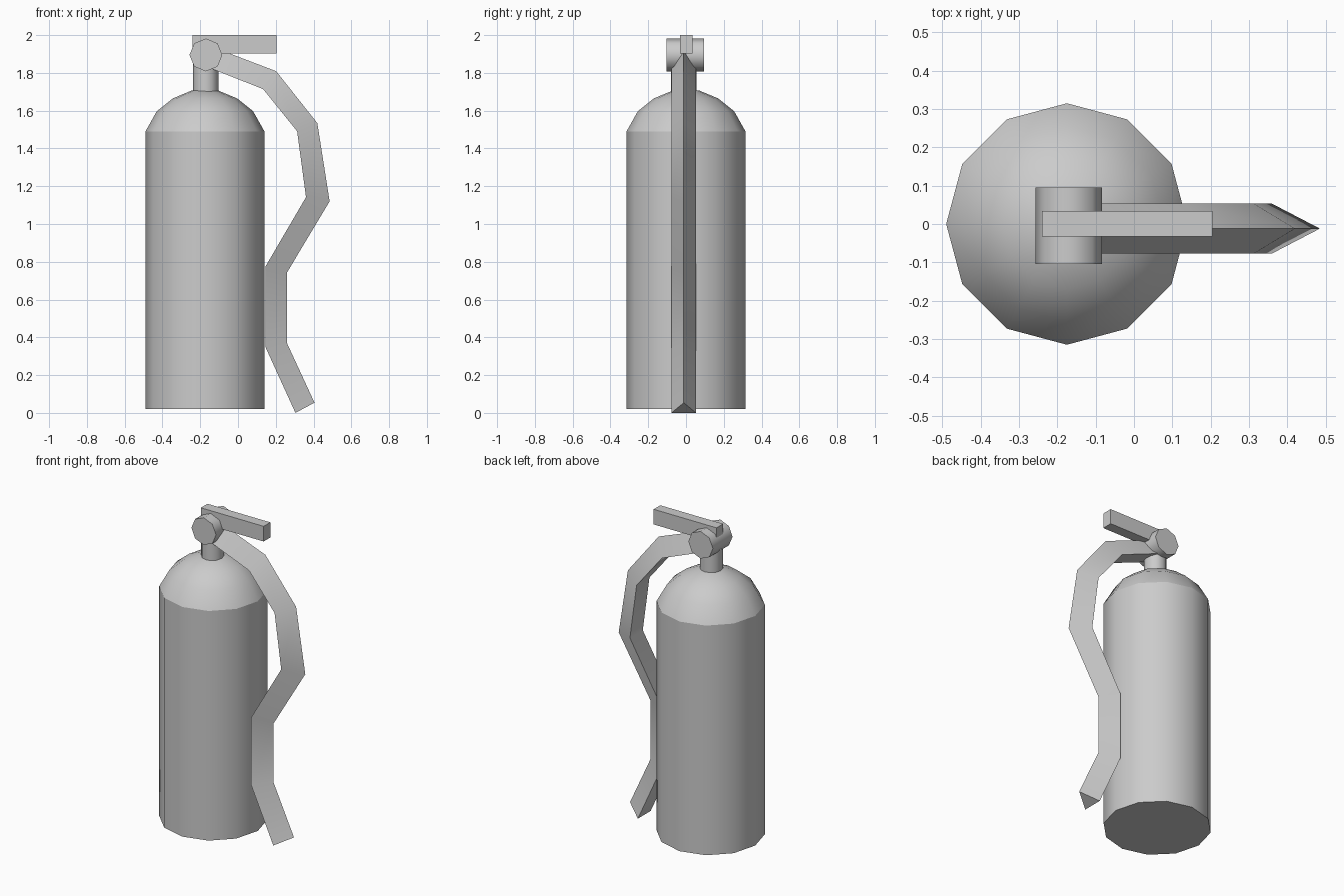
import bpy, bmesh
from math import cos, sin, tau, radians

if "Cube" in bpy.data.objects:
    bpy.data.objects.remove(bpy.data.objects["Cube"])


def loft(name, rings, cap_start=True, cap_end=True, angle=None):
    """Bridge equal-sized rings of points into one mesh object."""
    bm = bmesh.new()
    loops = [[bm.verts.new(p) for p in ring] for ring in rings]
    n = len(loops[0])
    for a, b in zip(loops, loops[1:]):
        for i in range(n):
            j = (i + 1) % n
            bm.faces.new((a[i], a[j], b[j], b[i]))
    if cap_start:
        bm.faces.new(loops[0][::-1])
    if cap_end:
        bm.faces.new(loops[-1])
    # orient consistently; rings run counter-clockwise seen from the end cap
    if cap_start and cap_end:
        bmesh.ops.recalc_face_normals(bm, faces=bm.faces)
    mesh = bpy.data.meshes.new(name)
    bm.to_mesh(mesh)
    bm.free()
    obj = bpy.data.objects.new(name, mesh)
    bpy.context.collection.objects.link(obj)
    if angle:
        bpy.ops.object.select_all(action='DESELECT')
        obj.select_set(True)
        bpy.context.view_layer.objects.active = obj
        bpy.ops.object.shade_smooth_by_angle(angle=radians(angle))
    return obj


def upright_ring(r, z, n, x, y=0.0):
    return [(x + r * cos(tau * i / n), y + r * sin(tau * i / n), z) for i in range(n)]


CX = -0.175    # tank axis
MY = -0.012    # centre plane of the fittings

# Tank wall and base
loft("tank", [upright_ring(0.315, z, 12, CX) for z in (0.02, 1.49)],
     cap_end=False, angle=40)

# Domed shoulder, kept separate for a crisp seam
dome = [(0.315, 1.49), (0.255, 1.597), (0.17, 1.665), (0.067, 1.708)]
loft("tank_shoulder", [upright_ring(r, z, 12, CX) for r, z in dome],
     cap_start=False, angle=40)

# Neck
loft("neck", [upright_ring(0.067, z, 12, -0.171, MY) for z in (1.68, 1.9)], angle=40)

# Octagonal valve lying across the neck
loft("valve", [[(-0.17 + 0.087 * cos(tau * i / 8), y, 1.895 + 0.087 * sin(tau * i / 8))
                for i in range(8)] for y in (-0.104, 0.095)], angle=60)

# Lever
loft("lever", [[(x, -0.033, 1.903), (x, 0.034, 1.903), (x, 0.034, 2.0), (x, -0.033, 2.0)]
               for x in (-0.24, 0.205)])

# Hose: triangular section, given by its inner base and outer ridge (x, z)
inner = [(-0.20, 1.846), (0.133, 1.714), (0.313, 1.491), (0.36, 1.142),
         (0.146, 0.776), (0.146, 0.347), (0.304, 0.0)]
outer = [(-0.16, 1.947), (0.202, 1.809), (0.42, 1.534), (0.485, 1.12),
         (0.26, 0.744), (0.26, 0.368), (0.405, 0.054)]
loft("hose", [[(a, MY - 0.065, b), (a, MY + 0.065, b), (c, MY, d)]
              for (a, b), (c, d) in zip(inner, outer)], angle=50)
